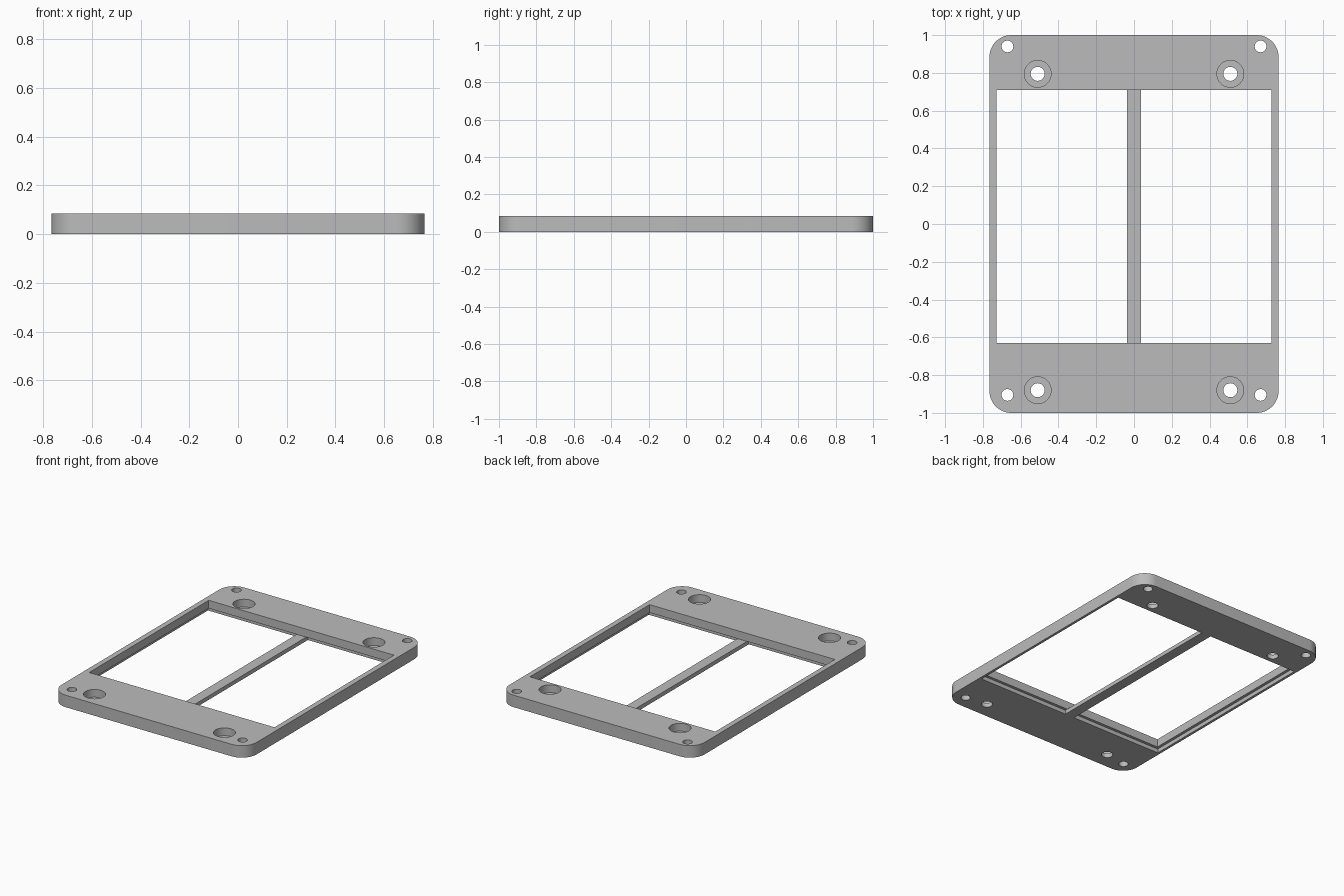
import bpy
import bmesh
import math

if "Cube" in bpy.data.objects:
    bpy.data.objects.remove(bpy.data.objects["Cube"], do_unlink=True)

HALF_X, HALF_Y, HEIGHT, CORNER = 0.765, 1.0, 0.085, 0.115
WIN_X, WIN_FRONT, WIN_BACK = 0.727, -0.63, 0.71
STEP_Z, STEP = 0.028, 0.02

grey = bpy.data.materials.new("light_grey")
grey.use_nodes = True
colour = (0.5, 0.5, 0.5, 1)
grey.diffuse_color = colour
grey.node_tree.nodes["Principled BSDF"].inputs["Base Color"].default_value = colour


def prism(name, outline, z0, z1):
    """Extrude a closed xy outline from z0 to z1."""
    bm = bmesh.new()
    face = bm.faces.new([bm.verts.new((x, y, z0)) for x, y in outline])
    top = bmesh.ops.extrude_face_region(bm, geom=[face])["geom"]
    verts = [v for v in top if isinstance(v, bmesh.types.BMVert)]
    bmesh.ops.translate(bm, vec=(0, 0, z1 - z0), verts=verts)
    bmesh.ops.recalc_face_normals(bm, faces=bm.faces)
    mesh = bpy.data.meshes.new(name)
    bm.to_mesh(mesh)
    bm.free()
    mesh.materials.append(grey)
    obj = bpy.data.objects.new(name, mesh)
    bpy.context.collection.objects.link(obj)
    return obj


def rect(x0, x1, y0, y1):
    return [(x0, y0), (x1, y0), (x1, y1), (x0, y1)]


def arc(cx, cy, r, start, sweep, n):
    return [(cx + r * math.cos(start + sweep * i / n),
             cy + r * math.sin(start + sweep * i / n)) for i in range(n + 1)]


def circle(cx, cy, r, n=40):
    return arc(cx, cy, r, 0, math.tau, n)[:-1]


# Rounded frame plate
outline = []
for k, (sx, sy) in enumerate([(1, 1), (-1, 1), (-1, -1), (1, -1)]):
    outline += arc(sx * (HALF_X - CORNER), sy * (HALF_Y - CORNER), CORNER,
                   k * math.pi / 2, math.pi / 2, 12)
frame = prism("frame", outline, 0, HEIGHT)

# Window with a wider recess underneath
cutters = [
    prism("window_cutter", rect(-WIN_X, WIN_X, WIN_FRONT, WIN_BACK), -0.1, 0.2),
    prism("recess_cutter", rect(-WIN_X - STEP, WIN_X + STEP,
                                WIN_FRONT - STEP, WIN_BACK + STEP), -0.1, STEP_Z),
]

# Corner holes and counterbored screw holes
for side in (-1, 1):
    for y in (0.94, -0.905):
        cutters.append(prism("corner_hole_cutter", circle(side * 0.67, y, 0.031), -0.1, 0.2))
    for y in (0.795, -0.88):
        cutters.append(prism("screw_hole_cutter", circle(side * 0.51, y, 0.037), -0.1, 0.2))
        cutters.append(prism("counterbore_cutter", circle(side * 0.51, y, 0.071), 0.03, 0.2))

bpy.context.view_layer.objects.active = frame
for cutter in cutters:
    cutter.hide_render = True
    mod = frame.modifiers.new("cut", "BOOLEAN")
    mod.operation, mod.solver, mod.object = "DIFFERENCE", "EXACT", cutter
    bpy.ops.object.modifier_apply(modifier=mod.name)
    bpy.data.objects.remove(cutter, do_unlink=True)

# Low bar across the middle of the window
prism("centre_bar", rect(-0.037, 0.037, WIN_FRONT - STEP, WIN_BACK + STEP), 0, STEP_Z)

# Smooth rounded walls, sharp edges
bpy.ops.object.select_all(action="DESELECT")
frame.select_set(True)
bpy.context.view_layer.objects.active = frame
bpy.ops.object.shade_smooth_by_angle(angle=math.radians(30))
